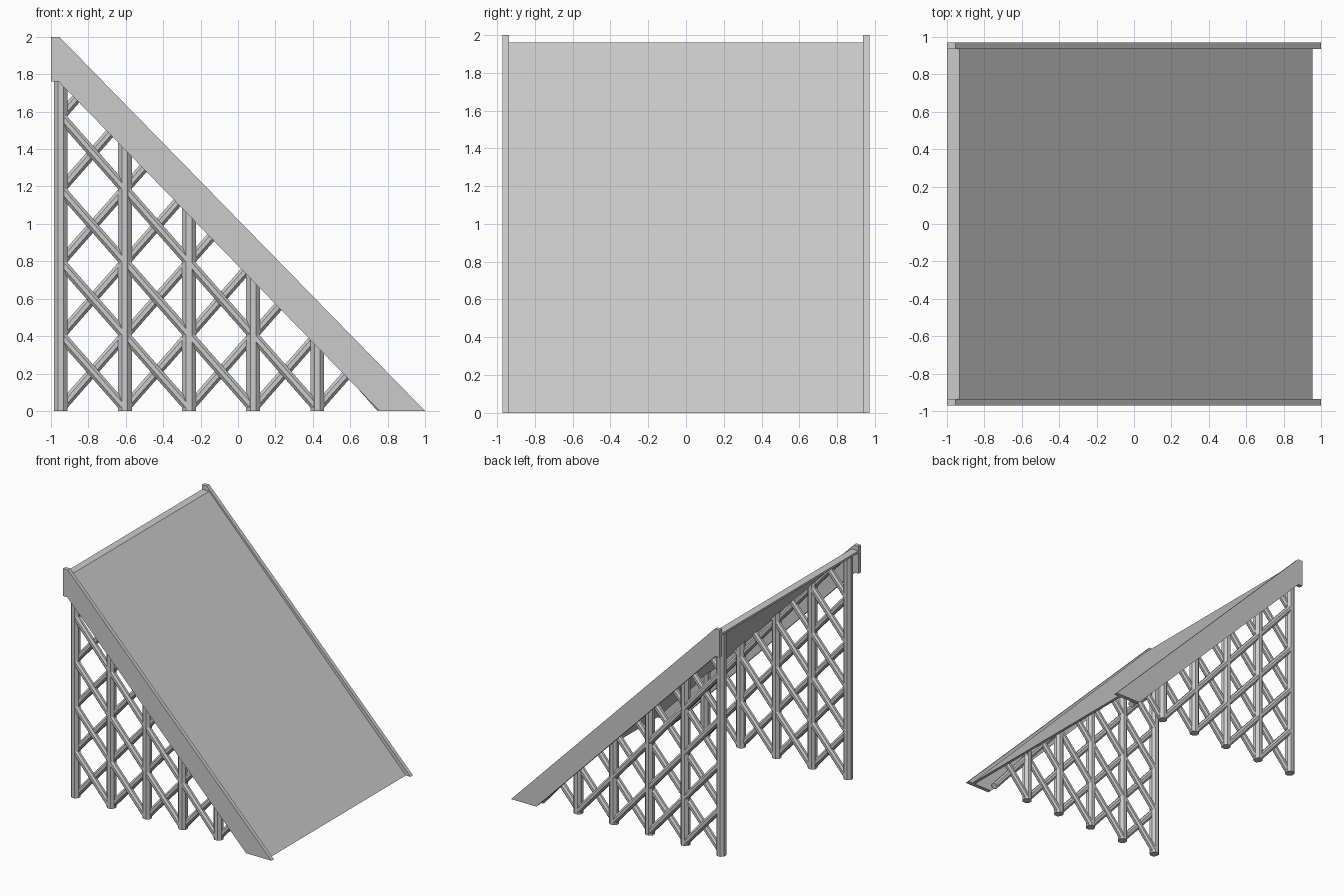
import bpy, bmesh
from mathutils import Vector

if "Cube" in bpy.data.objects:
    bpy.data.objects.remove(bpy.data.objects["Cube"])

PITCH = 0.343                       # spacing between posts
STEP = 0.39                         # height of one lattice cell
POSTS = [-0.948 + PITCH * i for i in range(5)]
ROW_Y = -0.87                       # lattice row sits just inside the side rail


def finish(name, bm, mirror=True):
    bmesh.ops.recalc_face_normals(bm, faces=bm.faces[:])
    me = bpy.data.meshes.new(name)
    bm.to_mesh(me)
    bm.free()
    ob = bpy.data.objects.new(name, me)
    bpy.context.collection.objects.link(ob)
    if mirror:
        mod = ob.modifiers.new("both_sides", 'MIRROR')
        mod.use_axis = (False, True, False)
        mod.use_mirror_merge = False
    return ob


def extrude_profile(name, pts, y0, y1, mirror):
    bm = bmesh.new()
    face = bm.faces.new([bm.verts.new((x, y0, z)) for x, z in pts])
    ext = bmesh.ops.extrude_face_region(bm, geom=[face])
    verts = [g for g in ext["geom"] if isinstance(g, bmesh.types.BMVert)]
    bmesh.ops.translate(bm, vec=(0, y1 - y0, 0), verts=verts)
    return finish(name, bm, mirror)


def cut(bm, co, no):
    geom = bm.verts[:] + bm.edges[:] + bm.faces[:]
    res = bmesh.ops.bisect_plane(bm, geom=geom, plane_co=co, plane_no=no,
                                 clear_outer=True)
    edges = [g for g in res["geom_cut"] if isinstance(g, bmesh.types.BMEdge)]
    if edges:
        bmesh.ops.holes_fill(bm, edges=edges, sides=0)


def bar(name, a, b, r):
    # octagonal bar from a to b, trimmed by the deck underside and the floor
    a, b = Vector(a), Vector(b)
    d = b - a
    u = d.normalized()
    v = Vector((0, 1, 0))
    rot = u.to_track_quat('Z', 'Y').to_matrix().to_4x4()
    bm = bmesh.new()
    bmesh.ops.create_cone(bm, cap_ends=True, segments=8, radius1=r, radius2=r,
                          depth=d.length)
    # turn by half a side so a flat faces outward
    from mathutils import Matrix
    bm.transform(Matrix.Translation((a + b) / 2) @ rot
                 @ Matrix.Rotation(0.3927, 4, 'Z'))
    cut(bm, (0.93, 0, 0), (1.94, 0, 1.87))
    cut(bm, (0, 0, 1.945), (0, 0, 1))
    cut(bm, (0, 0, 0), (0, 0, -1))
    if bm.faces:
        finish(name, bm)
    else:
        bm.free()


# sloping side rails
extrude_profile("side_rail", [(-1, 2), (-0.955, 2), (1, 0), (0.757, 0),
                              (-0.96, 1.762), (-1, 1.762)], -0.97, -0.936, True)

# ramp deck with its short flat top
extrude_profile("ramp_deck", [(-1, 1.96), (-0.933, 1.96), (0.955, 0),
                              (0.93, 0), (-0.942, 1.942), (-1, 1.942)],
                -0.937, 0.937, False)

# upright posts and crossed braces
for i, x in enumerate(POSTS):
    bar(f"post_{i}", (x, ROW_Y, 0), (x, ROW_Y, 2), 0.04)
    for k in range(5):
        lo, hi = 0.015 + STEP * k, 0.015 + STEP * (k + 1)
        bar(f"brace_up_{i}_{k}", (x, ROW_Y + 0.01, lo),
            (x + PITCH, ROW_Y + 0.01, hi), 0.028)
        bar(f"brace_down_{i}_{k}", (x, ROW_Y - 0.01, hi),
            (x + PITCH, ROW_Y - 0.01, lo), 0.028)
